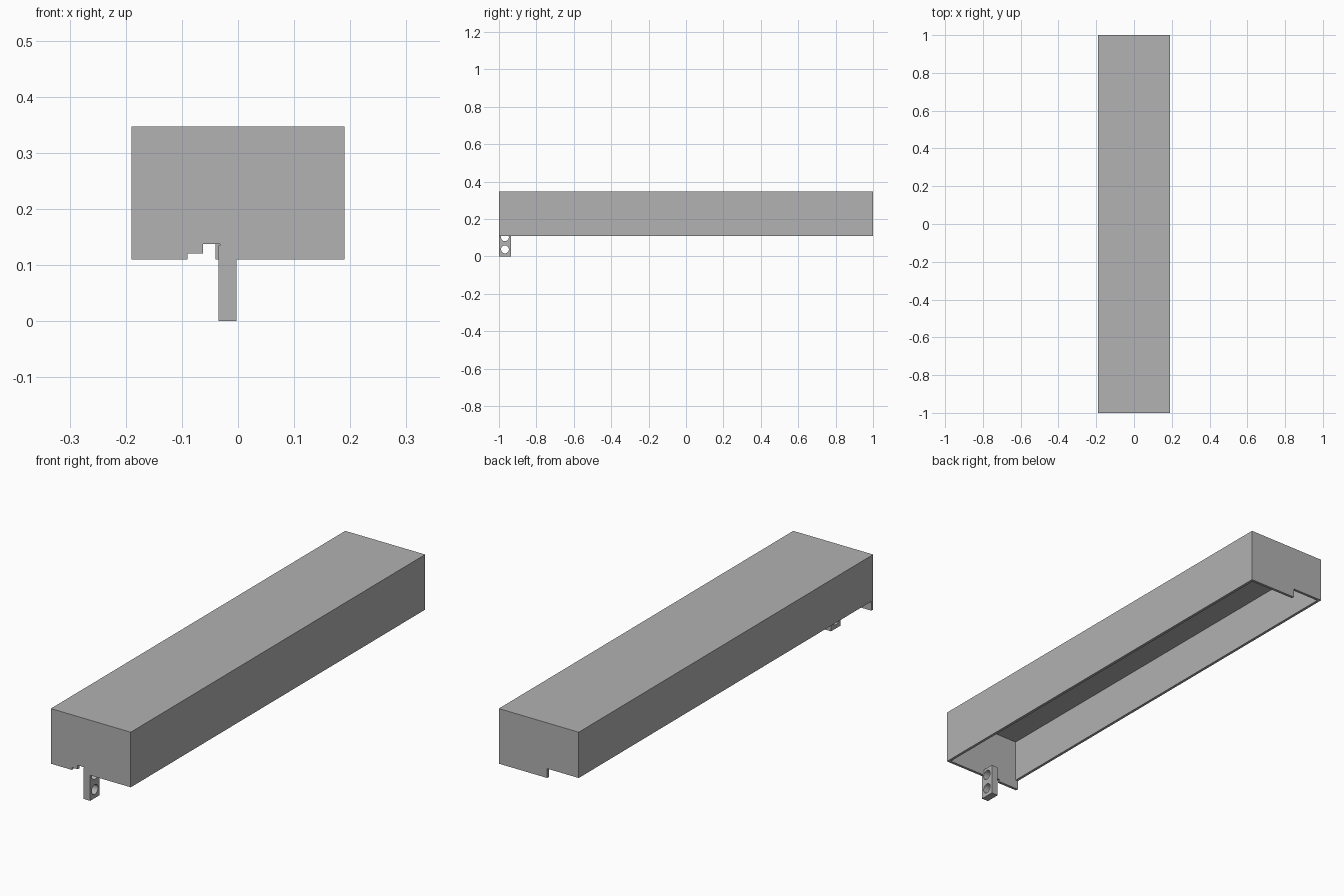
import bpy
import math

if "Cube" in bpy.data.objects:
    bpy.data.objects.remove(bpy.data.objects["Cube"], do_unlink=True)

grey = bpy.data.materials.new("plain_grey")
grey.use_nodes = True
colour = (0.445, 0.445, 0.445, 1)
grey.diffuse_color = colour
grey.node_tree.nodes["Principled BSDF"].inputs["Base Color"].default_value = colour


def box(name, x, y, z):
    """Box given by its (min, max) range on each axis."""
    spans = (x, y, z)
    bpy.ops.mesh.primitive_cube_add(size=1, location=[(a + b) / 2 for a, b in spans])
    ob = bpy.context.object
    ob.name = name
    ob.scale = [b - a for a, b in spans]
    bpy.ops.object.transform_apply(location=False, rotation=False, scale=True)
    ob.data.materials.append(grey)
    return ob


def cut(target, cutter):
    """Subtract the cutter from the target, then remove the cutter."""
    cutter.hide_render = True
    mod = target.modifiers.new("cut", "BOOLEAN")
    mod.operation = "DIFFERENCE"
    mod.solver = "EXACT"
    mod.object = cutter
    bpy.context.view_layer.objects.active = target
    bpy.ops.object.modifier_apply(modifier=mod.name)
    bpy.data.objects.remove(cutter, do_unlink=True)


W, BOTTOM, TOP, T = 0.19, 0.11, 0.347, 0.012

# Hollow cover, open underneath
cover = box("cover", (-W, W), (-1, 1), (BOTTOM, TOP))
cut(cover, box("cavity", (-W + T, W - T), (-1 + T, 1 - T), (0, TOP - T)))

# Shortened right wall, continuing round into the back wall
cut(cover, box("side_opening", (-0.3, -0.04), (-1 + T, 1.1), (0, 0.15)))

# Stepped notch in the front wall
cut(cover, box("low_step", (-0.09, -0.05), (-1.1, -0.98), (0, 0.12)))
cut(cover, box("high_step", (-0.0625, -0.032), (-1.1, -0.98), (0, 0.137)))

# Mounting tab with two cross holes
tab = box("mounting_tab", (-0.035, -0.003), (-0.9995, -0.935), (0, 0.135))
for z in (0.037, 0.102):
    bpy.ops.mesh.primitive_cylinder_add(vertices=32, radius=0.021, depth=0.2,
                                        location=(-0.02, -0.968, z),
                                        rotation=(0, math.pi / 2, 0))
    cut(tab, bpy.context.object)

bpy.ops.object.select_all(action="DESELECT")
tab.select_set(True)
bpy.context.view_layer.objects.active = tab
bpy.ops.object.shade_smooth_by_angle(angle=math.radians(30))
